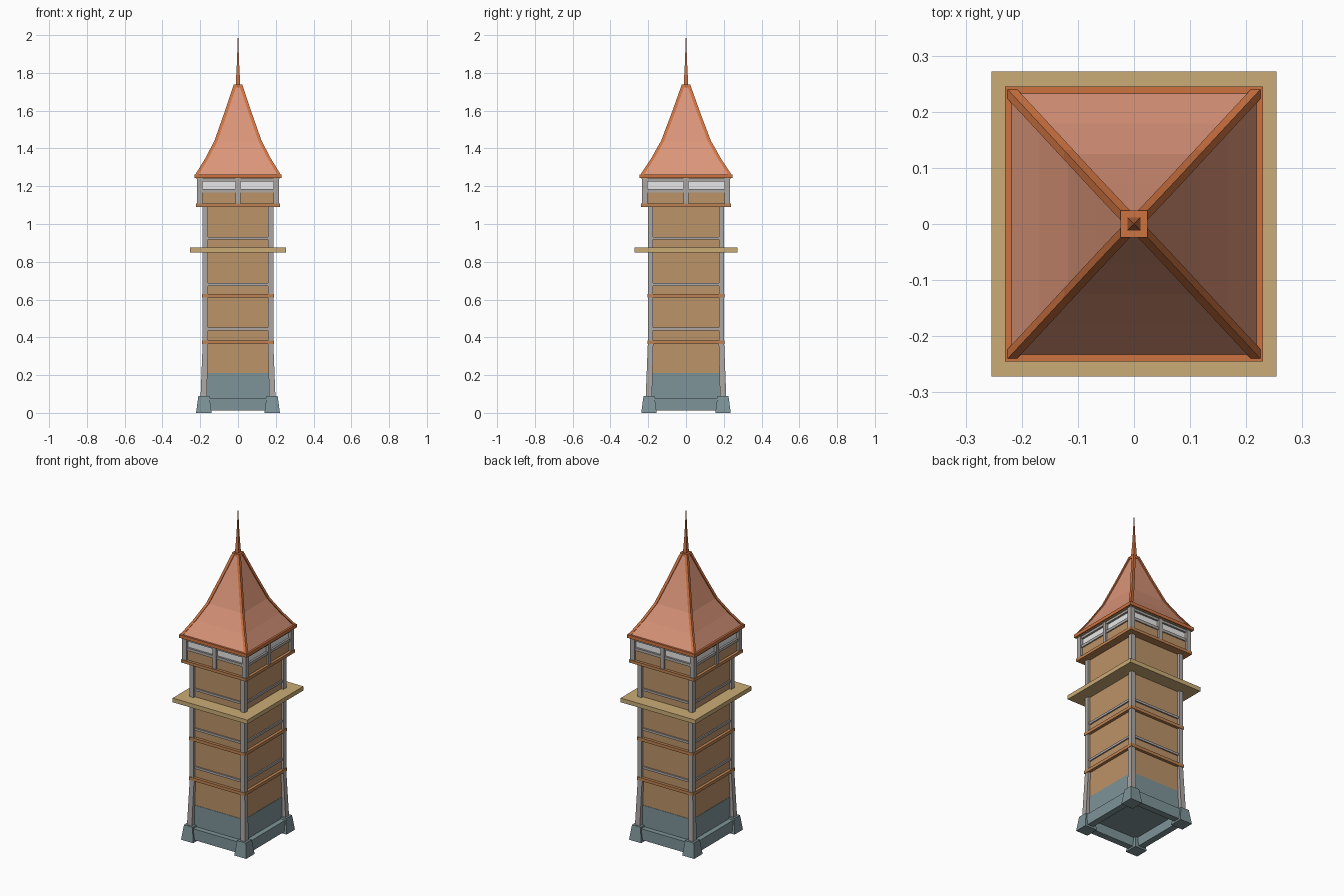
import bpy, bmesh

cube = bpy.data.objects.get("Cube")
if cube:
    bpy.data.objects.remove(cube, do_unlink=True)


def material(name, r, g, b):
    # 8-bit display colour to linear
    lin = [((c / 255 + 0.055) / 1.055) ** 2.4 for c in (r, g, b)] + [1.0]
    m = bpy.data.materials.new(name)
    m.use_nodes = True
    m.diffuse_color = lin
    m.node_tree.nodes["Principled BSDF"].inputs["Base Color"].default_value = lin
    return m


wood = material("wood_wall", 188, 147, 104)
trim = material("brown_trim", 188, 130, 82)
deck = material("tan_planks", 202, 172, 118)
stone = material("blue_grey_stone", 126, 148, 152)
post = material("weathered_grey_timber", 172, 167, 164)
tiles = material("salmon_roof", 219, 149, 121)
ridge = material("orange_roof_trim", 206, 115, 65)
pale = material("pale_panel", 245, 245, 245)

DY = 0.015  # the tower is slightly deeper than wide


def loft(name, rings, mat):
    """Solid through rectangles given as (x0, x1, y0, y1, z)."""
    bm = bmesh.new()
    loops = [[bm.verts.new(p) for p in ((x0, y0, z), (x1, y0, z), (x1, y1, z), (x0, y1, z))]
             for x0, x1, y0, y1, z in rings]
    for a, b in zip(loops, loops[1:]):
        for i in range(4):
            j = (i + 1) % 4
            bm.faces.new((a[i], a[j], b[j], b[i]))
    bm.faces.new(loops[0][::-1])
    bm.faces.new(loops[-1])
    bmesh.ops.recalc_face_normals(bm, faces=bm.faces)
    me = bpy.data.meshes.new(name)
    bm.to_mesh(me)
    bm.free()
    me.materials.append(mat)
    ob = bpy.data.objects.new(name, me)
    bpy.context.collection.objects.link(ob)
    return ob


def block(name, half_x, z0, z1, mat, dy=DY):
    """Centred storey-wide block."""
    hy = half_x + dy
    return loft(name, [(-half_x, half_x, -hy, hy, z) for z in (z0, z1)], mat)


def corners(name, levels, mat):
    """Four mirrored corner members; levels are (inner x, outer x, dy, z)."""
    for sx, side in ((-1, "right"), (1, "left")):
        for sy, end in ((-1, "front"), (1, "back")):
            rings = [(*sorted((sx * a, sx * b)), *sorted((sy * (a + d), sy * (b + d))), z)
                     for a, b, d, z in levels]
            loft(f"{end}_{side}_{name}", rings, mat)


def frame(name, inner, outer, z0, z1, mat, dy=DY):
    """Four beams forming a hollow rectangle."""
    for s, side, end in ((-1, "right", "front"), (1, "left", "back")):
        x = sorted((s * inner, s * outer))
        y = sorted((s * (inner + dy), s * (outer + dy)))
        loft(f"{side}_{name}", [(*x, -outer - dy, outer + dy, z) for z in (z0, z1)], mat)
        loft(f"{end}_{name}", [(-inner, inner, *y, z) for z in (z0, z1)], mat)


# Stone base with open underside
corners("foundation_block", [(0.14, 0.222, DY, 0), (0.152, 0.21, DY, 0.09)], stone)
frame("plinth_beam", 0.165, 0.205, 0.012, 0.08, stone)
block("stone_body", 0.174, 0.07, 0.21, stone)

# Shaft walls and posts
block("shaft_wall", 0.172, 0.21, 1.09, wood)
corners("flared_post", [(0.165, 0.198, DY, 0.09), (0.158, 0.187, DY, 0.37)], post)
corners("upper_post", [(0.16, 0.187, DY, 0.37), (0.16, 0.187, DY, 1.09)], post)

# Storey bands and grey rails
for n, z in enumerate((0.365, 0.61)):
    block(f"storey_band_{n + 1}", 0.19, z, z + 0.019, trim)
for n, z in enumerate((0.437, 0.673, 0.917)):
    block(f"wall_rail_{n + 1}", 0.18, z, z + 0.014, post)

# Walkway
block("walkway_deck", 0.254, 0.85, 0.876, deck, 0.018)

# Lookout storey
block("lookout_floor", 0.222, 1.09, 1.108, trim)
block("lookout_parapet", 0.205, 1.108, 1.168, wood)
frame("parapet_rail", 0.192, 0.212, 1.168, 1.185, post)
block("lookout_infill", 0.2, 1.168, 1.235, pale)
frame("lookout_header", 0.192, 0.212, 1.226, 1.245, post)
corners("lookout_post", [(0.189, 0.218, DY, 1.108), (0.189, 0.218, DY, 1.245)], post)
for s, side, end in ((-1, "right", "front"), (1, "left", "back")):
    x = sorted((s * 0.195, s * 0.217))
    y = sorted((s * 0.21, s * 0.232))
    loft(f"{side}_middle_post", [(*x, -0.012, 0.012, z) for z in (1.1, 1.245)], post)
    loft(f"{end}_middle_post", [(-0.012, 0.012, *y, z) for z in (1.1, 1.245)], post)

# Bell-cast roof
profile = [(0.23, 0.015, 1.255), (0.175, 0.011, 1.345), (0.125, 0.007, 1.44),
           (0.074, 0.003, 1.585), (0.024, 0.0, 1.733)]
block("roof_soffit", 0.222, 1.24, 1.25, deck)
loft("roof_tiles", [(-h + 0.007, h - 0.007, -h - d + 0.007, h + d - 0.007, z)
                    for h, d, z in profile], tiles)
corners("hip_trim", [(h - 0.017, h, d, z) for h, d, z in profile], ridge)
frame("eave_trim", 0.212, 0.23, 1.243, 1.263, ridge)

# Roof cap and spire
block("roof_cap", 0.024, 1.722, 1.738, ridge, 0)
loft("spire", [(-h, h, -h, h, z) for h, z in ((0.012, 1.738), (0.006, 1.85), (0.0008, 2.0))], ridge)
